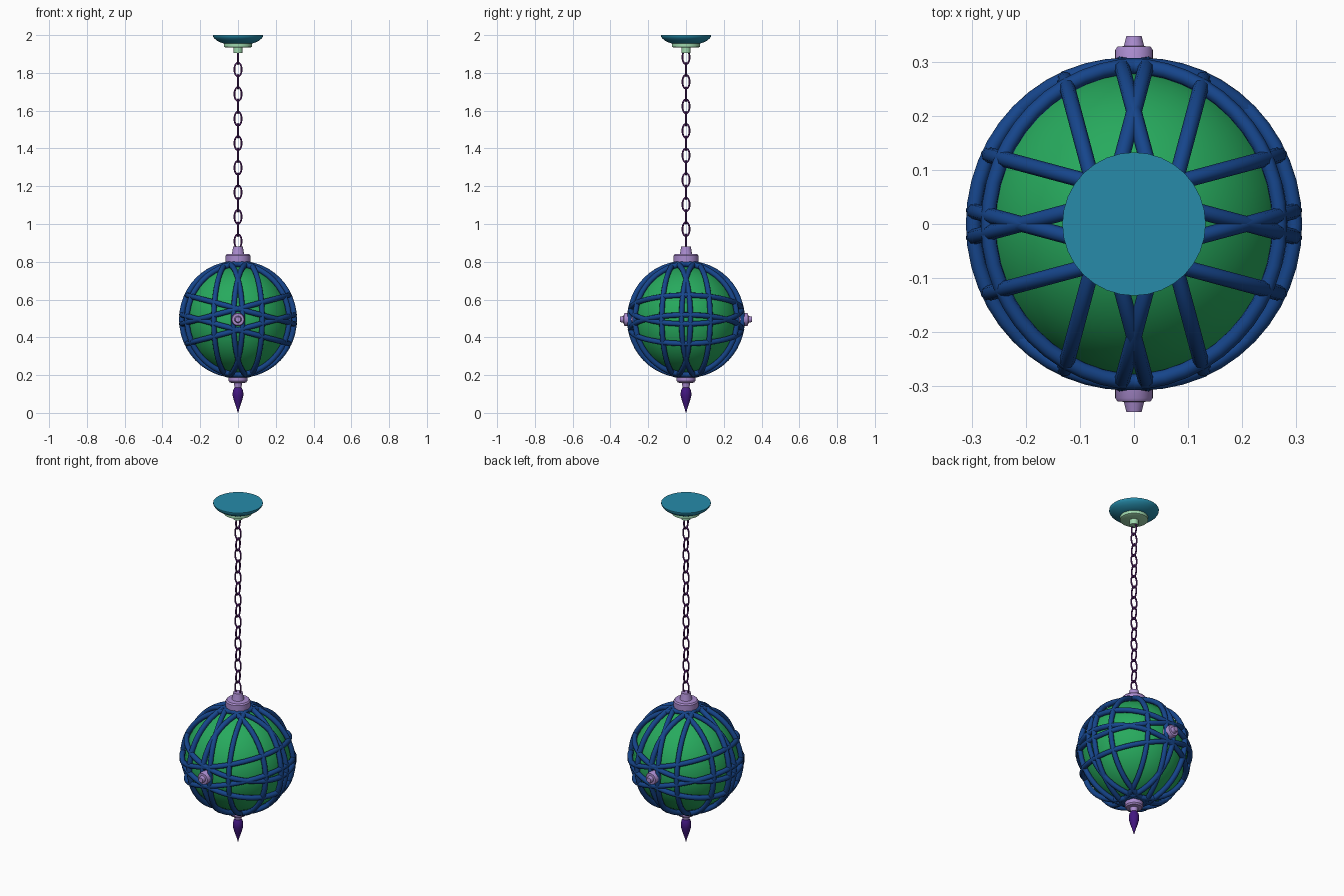
import bpy, bmesh, math
from mathutils import Vector, Matrix

if "Cube" in bpy.data.objects:
    bpy.data.objects.remove(bpy.data.objects["Cube"])

C = Vector((0, 0, 0.495))   # globe centre
R = 0.299                   # radius on which the cage hoops lie


def material(name, rgb):
    m = bpy.data.materials.new(name)
    m.diffuse_color = (*rgb, 1)
    m.use_nodes = True
    m.node_tree.nodes["Principled BSDF"].inputs["Base Color"].default_value = m.diffuse_color
    return m


TEAL = material("teal", (0.02, 0.26, 0.40))
MINT = material("mint", (0.35, 0.68, 0.42))
PLUM = material("plum", (0.10, 0.015, 0.16))
LILAC = material("lilac", (0.40, 0.26, 0.62))
GREEN = material("green", (0.02, 0.40, 0.11))
BLUE = material("blue", (0.008, 0.06, 0.26))
VIOLET = material("violet", (0.055, 0.008, 0.22))


def finish(bm, name, mat, matrix=Matrix.Identity(4), angle=35):
    bmesh.ops.recalc_face_normals(bm, faces=bm.faces)
    me = bpy.data.meshes.new(name)
    bm.to_mesh(me)
    bm.free()
    me.materials.append(mat)
    ob = bpy.data.objects.new(name, me)
    ob.matrix_world = matrix
    bpy.context.collection.objects.link(ob)
    bpy.ops.object.select_all(action='DESELECT')
    ob.select_set(True)
    bpy.context.view_layer.objects.active = ob
    bpy.ops.object.shade_smooth_by_angle(angle=math.radians(angle))
    return ob


def lathe(name, profile, mat, matrix=Matrix.Identity(4), sides=32):
    """Spin (radius, height) points about z, capping open ends."""
    bm = bmesh.new()
    rings = [[bm.verts.new((r * math.cos(math.tau * i / sides),
                            r * math.sin(math.tau * i / sides), z))
              for i in range(sides)] for r, z in profile]
    for a, b in zip(rings, rings[1:]):
        for i in range(sides):
            j = (i + 1) % sides
            bm.faces.new((a[i], a[j], b[j], b[i]))
    bm.faces.new(rings[0])
    bm.faces.new(rings[-1])
    return finish(bm, name, mat, matrix)


def hoop(name, path, radius, mat, matrix, sides=8):
    """Sweep a round section along a closed flat path in the xy plane."""
    bm = bmesh.new()
    n = len(path)
    rings = []
    for k, p in enumerate(path):
        t = (path[(k + 1) % n] - path[k - 1]).normalized()
        out = Vector((t.y, -t.x, 0))
        rings.append([bm.verts.new(p + radius * (
            out * math.cos(math.tau * i / sides)
            + Vector((0, 0, math.sin(math.tau * i / sides)))))
            for i in range(sides)])
    for k in range(n):
        a, b = rings[k], rings[(k + 1) % n]
        for i in range(sides):
            j = (i + 1) % sides
            bm.faces.new((a[i], a[j], b[j], b[i]))
    return finish(bm, name, mat, matrix, 60)


# Ceiling canopy and collar
lathe("ceiling_canopy", [(0.07, 1.954), (0.09, 1.96), (0.112, 1.971),
                         (0.127, 1.984), (0.133, 1.994), (0.133, 2.0)], TEAL)
lathe("canopy_collar", [(0.066, 1.934), (0.075, 1.938), (0.075, 1.957)], MINT)
lathe("chain_socket", [(0.024, 1.904), (0.024, 1.937)], MINT)

# Chain: alternating oval links
oval = [Vector((0.019 * math.cos(math.tau * k / 20),
                0.037 * math.sin(math.tau * k / 20), 0)) for k in range(20)]
for i in range(16):
    turn = Matrix.Rotation(math.pi / 2 * (i % 2), 4, 'Z') @ Matrix.Rotation(math.pi / 2, 4, 'X')
    hoop("chain_link", oval, 0.0045, PLUM,
         Matrix.Translation((0, 0, 0.908 + 0.065 * i)) @ turn)

# Glass globe
bm = bmesh.new()
bmesh.ops.create_uvsphere(bm, u_segments=48, v_segments=24, radius=0.284)
finish(bm, "globe", GREEN, Matrix.Translation(C))

# Cage: three families of offset hoops, each tilted 15 degrees either way
c, s = math.cos(math.radians(15)), math.sin(math.radians(15))
offset = 0.054
ring_r = math.sqrt(R * R - offset * offset)
circle = [Vector((ring_r * math.cos(math.tau * k / 48),
                  ring_r * math.sin(math.tau * k / 48), 0)) for k in range(48)]
for tilt in (s, -s):
    for normal in (Vector((c, tilt, 0)), Vector((tilt, c, 0)), Vector((tilt, 0, c))):
        for side in (-1, 1):
            turn = normal.to_track_quat('Z', 'Y').to_matrix().to_4x4()
            hoop("cage_hoop", circle, 0.0145, BLUE,
                 Matrix.Translation(C + normal * offset * side) @ turn)

# Top cap, bottom cap and finial
lathe("top_cap", [(0.066, 0.785), (0.066, 0.832), (0.06, 0.84), (0.033, 0.842),
                  (0.031, 0.85), (0.025, 0.882)], LILAC)
lathe("bottom_cap", [(0.018, 0.135), (0.022, 0.158), (0.042, 0.16), (0.049, 0.168),
                     (0.049, 0.21)], LILAC)
lathe("finial", [(0.001, 0.0), (0.009, 0.028), (0.02, 0.06), (0.028, 0.09),
                 (0.028, 0.108), (0.024, 0.125), (0.016, 0.138)], VIOLET)

# Front and back knobs
for side in (-1, 1):
    lathe("side_knob", [(0.035, 0.27), (0.035, 0.323), (0.031, 0.329), (0.019, 0.33),
                        (0.014, 0.349)], LILAC,
          Matrix.Translation(C) @ Matrix.Rotation(-side * math.pi / 2, 4, 'X'))
